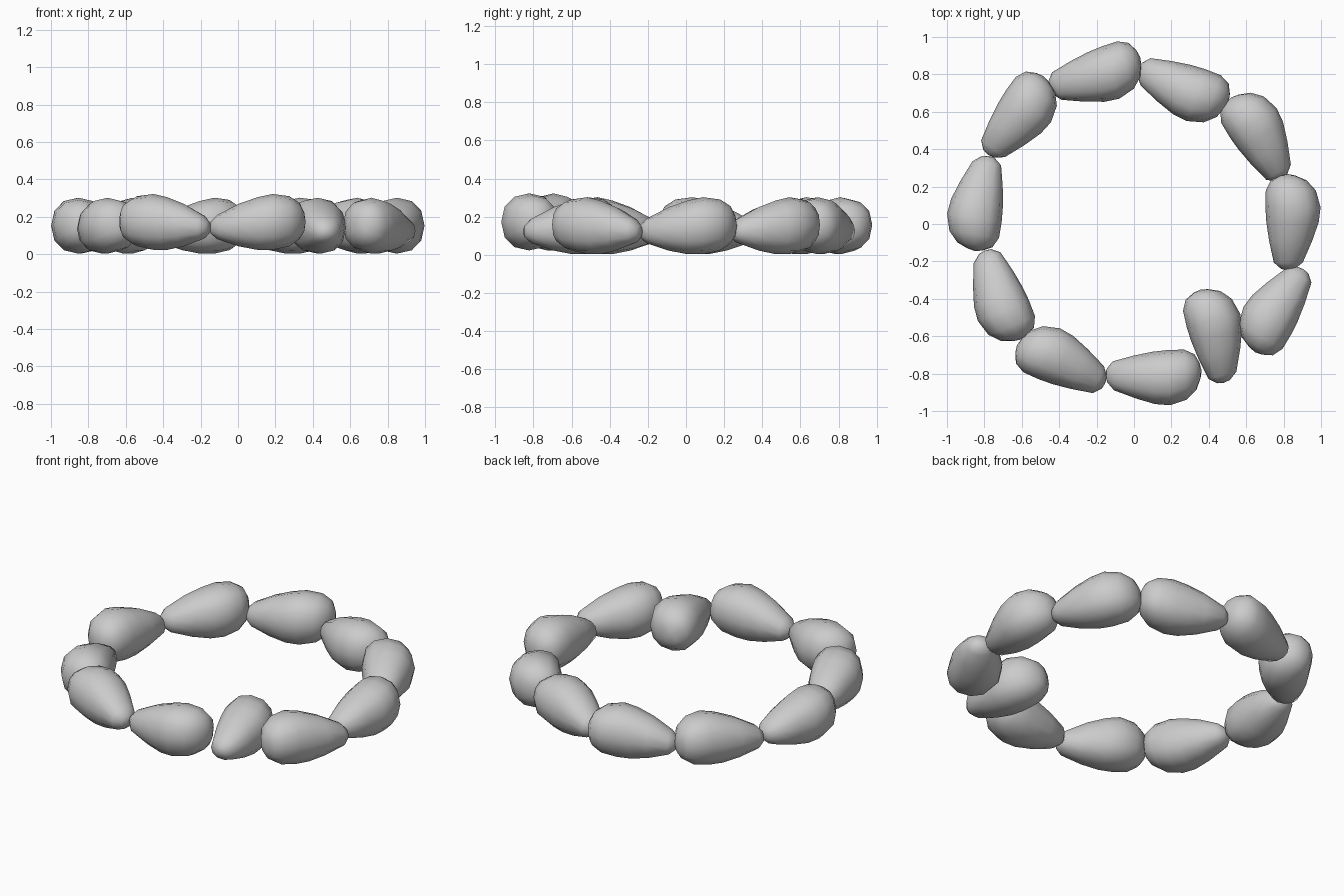
import bpy, bmesh
from math import sin, cos, pi, radians, copysign
from mathutils import Matrix

if "Cube" in bpy.data.objects:
    bpy.data.objects.remove(bpy.data.objects["Cube"])

# Stone cross-sections: along, left, right, bottom, top
RINGS = [
    (-.25, .065, -.005, .09, .155),
    (-.215, .105, -.05, .06, .19),
    (-.10, .13, -.10, .022, .25),
    (.00, .145, -.135, .003, .285),
    (.08, .15, -.145, .003, .302),
    (.17, .148, -.12, .022, .29),
    (.225, .12, -.07, .06, .255),
    (.25, .07, -.01, .10, .205),
]
SIDES = 12

# Each stone: centre x, centre y, heading in degrees, lift
STONES = [
    (-.21, .815, 19, 0), (.265, .715, -20, 0), (.65, .465, 122, 0),
    (.85, .01, 90, 0), (.755, -.465, 240, 0), (.42, -.60, 104, 0),
    (.105, -.82, 3, .02), (-.39, -.725, 157, .02), (-.695, -.38, -68, 0),
    (-.85, .11, 262, 0), (-.615, .585, 55, 0),
]


def soft(v):
    return copysign(abs(v) ** .9, v) if abs(v) > 1e-6 else 0


def make_stone(name, cx, cy, heading, lift):
    bm = bmesh.new()
    loops = []
    for u, left, right, low, high in RINGS:
        yc, zc = (left + right) / 2, (low + high) / 2
        ry, rz = (left - right) / 2, (high - low) / 2
        loops.append([bm.verts.new((u, yc + ry * soft(cos(2 * pi * i / SIDES)),
                                    zc + rz * soft(sin(2 * pi * i / SIDES))))
                      for i in range(SIDES)])
    for a, b in zip(loops, loops[1:]):
        for i in range(SIDES):
            j = (i + 1) % SIDES
            bm.faces.new((a[i], a[j], b[j], b[i]))
    # Slightly domed end caps
    for loop, push in ((loops[0], -.006), (loops[-1], .008)):
        c = sum((v.co for v in loop), loop[0].co * 0) / SIDES
        tip = bm.verts.new((c.x + push, c.y, c.z))
        for i in range(SIDES):
            bm.faces.new((loop[i], loop[(i + 1) % SIDES], tip))
    bmesh.ops.recalc_face_normals(bm, faces=bm.faces)
    # Turn, then put the middle of its bounds in place
    bm.transform(Matrix.Rotation(radians(heading), 4, 'Z'))
    xs = [v.co.x for v in bm.verts]
    ys = [v.co.y for v in bm.verts]
    bm.transform(Matrix.Translation((cx - (min(xs) + max(xs)) / 2,
                                     cy - (min(ys) + max(ys)) / 2, lift)))
    for f in bm.faces:
        f.smooth = True
    mesh = bpy.data.meshes.new(name)
    bm.to_mesh(mesh)
    bm.free()
    bpy.context.collection.objects.link(bpy.data.objects.new(name, mesh))


# Ring of stones
for n, stone in enumerate(STONES, 1):
    make_stone(f"stone_{n}", *stone)
